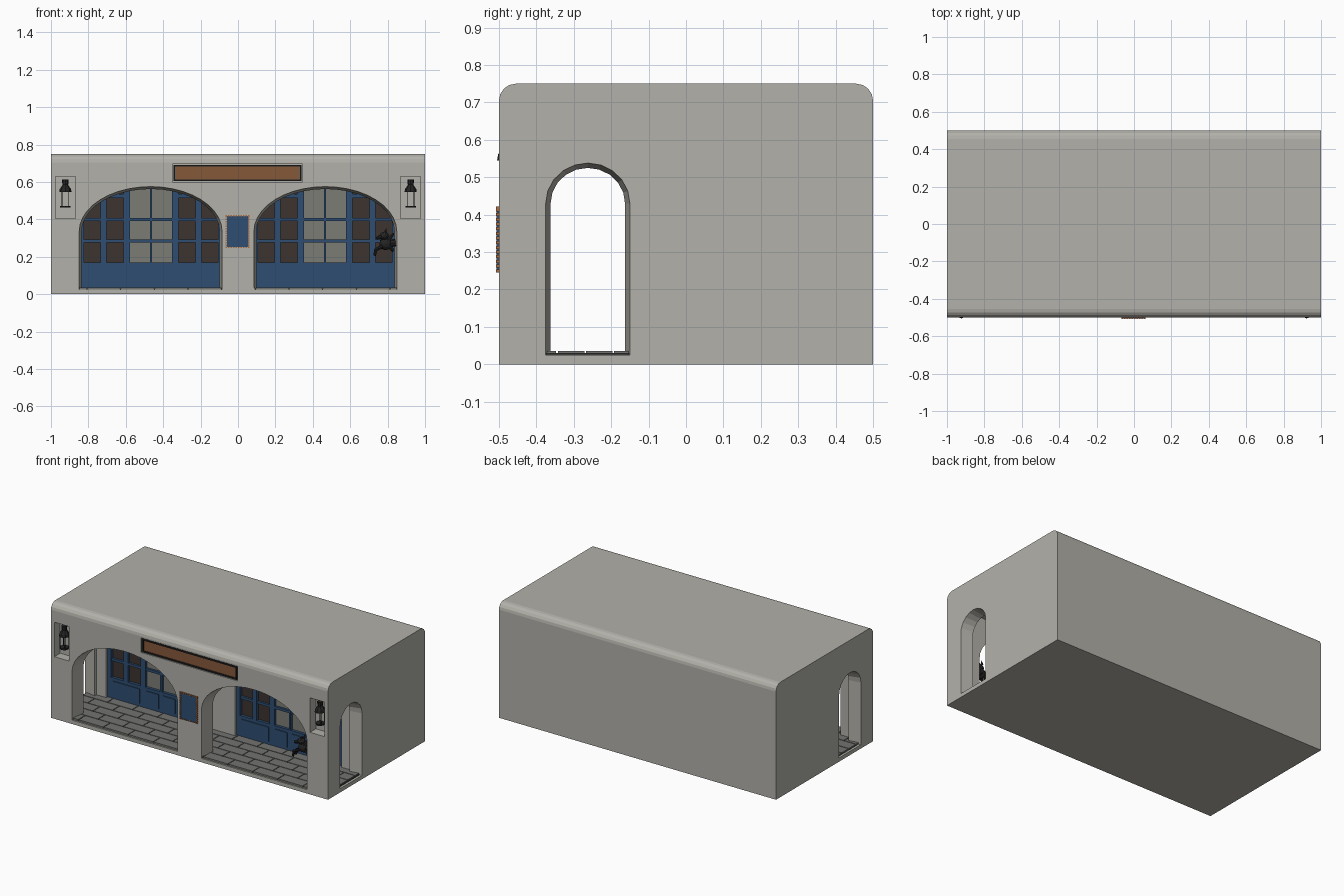
import bpy, bmesh, math
from mathutils import Matrix, Vector

cube = bpy.data.objects.get("Cube")
if cube:
    bpy.data.objects.remove(cube, do_unlink=True)


def material(name, r, g, b):
    m = bpy.data.materials.new(name)
    m.use_nodes = True
    m.diffuse_color = (r, g, b, 1)
    bsdf = m.node_tree.nodes["Principled BSDF"]
    bsdf.inputs["Base Color"].default_value = (r, g, b, 1)
    bsdf.inputs["Roughness"].default_value = 0.8
    return m


STONE = material("warm grey stone", .45, .44, .40)
PAVING = material("paving grey", .17, .175, .16)
JOINT = material("dark joint", .045, .045, .04)
BLUE = material("painted blue", .027, .075, .17)
DARK_GLASS = material("dark glass", .045, .034, .03)
PALE_GLASS = material("pale glass", .20, .20, .18)
WOOD = material("sign wood", .235, .098, .042)
IRON = material("black iron", .018, .018, .018)
ORANGE = material("orange trim", .42, .15, .05)


def finish(name, bm, mat):
    bmesh.ops.recalc_face_normals(bm, faces=bm.faces)
    mesh = bpy.data.meshes.new(name)
    bm.to_mesh(mesh)
    bm.free()
    mesh.materials.append(mat)
    ob = bpy.data.objects.new(name, mesh)
    bpy.context.collection.objects.link(ob)
    return ob


def add_box(bm, x0, x1, y0, y1, z0, z1):
    size = Matrix.Diagonal((x1 - x0, y1 - y0, z1 - z0, 1))
    mid = Matrix.Translation(((x0 + x1) / 2, (y0 + y1) / 2, (z0 + z1) / 2))
    bmesh.ops.create_cube(bm, size=1, matrix=mid @ size)


def boxes(name, mat, *items):
    bm = bmesh.new()
    for item in items:
        add_box(bm, *item)
    return finish(name, bm, mat)


def add_ball(bm, centre, radii):
    m = Matrix.Translation(centre) @ Matrix.Diagonal((*radii, 1))
    bmesh.ops.create_icosphere(bm, subdivisions=2, radius=1, matrix=m)


def add_rod(bm, a, b, r0, r1, sides=8):
    a, b = Vector(a), Vector(b)
    turn = (b - a).to_track_quat('Z', 'Y').to_matrix().to_4x4()
    bmesh.ops.create_cone(bm, cap_ends=True, segments=sides, radius1=r0, radius2=r1,
                          depth=(b - a).length,
                          matrix=Matrix.Translation((a + b) / 2) @ turn)


def loft(rings):
    bm = bmesh.new()
    loops = [[bm.verts.new(p) for p in ring] for ring in rings]
    n = len(loops[0])
    for lo, hi in zip(loops, loops[1:]):
        for i in range(n):
            bm.faces.new((lo[i], lo[(i + 1) % n], hi[(i + 1) % n], hi[i]))
    bm.faces.new(loops[0])
    bm.faces.new(loops[-1])
    return bm


def cut(target, cutter):
    cutter.hide_render = True
    mod = target.modifiers.new("cut", 'BOOLEAN')
    mod.operation, mod.solver, mod.object = 'DIFFERENCE', 'EXACT', cutter
    bpy.context.view_layer.objects.active = target
    bpy.ops.object.modifier_apply(modifier=mod.name)
    bpy.data.objects.remove(cutter, do_unlink=True)


def arch_cutter(place, half, spring, rise, thick, steps):
    # Arched opening that narrows from the outer face to the inner face
    def ring(depth, inset):
        pts = [(half - inset, .025)]
        for i in range(steps + 1):
            a = math.pi * i / steps
            pts.append(((half - inset) * math.cos(a), spring + (rise - inset) * math.sin(a)))
        pts.append((inset - half, .025))
        return [place(u, depth, z) for u, z in pts]
    return finish("arch_cutter", loft([ring(-.02, 0), ring(0, 0), ring(thick, .013),
                                       ring(thick + .04, .013)]), STONE)


# Building shell: a block with rounded front and back top edges
R = .045
section = [(-.5, 0), (.5, 0)]
for side, start in ((1, 0), (-1, math.pi / 2)):
    for i in range(5):
        a = start + math.pi / 2 * i / 4
        section.append((side * (.5 - R) + R * math.cos(a), .75 - R + R * math.sin(a)))
shell = finish("building_shell", loft([[(x, y, z) for y, z in section] for x in (-1, 1)]), STONE)

# Covered walkway, shopfront bays, arches, side doorways and niches
cut(shell, boxes("walkway", STONE, (-.92, .92, -.4, -.145, .025, .61)))
for s in (-1, 1):
    lo, hi = sorted((s * .08, s * .85))
    cut(shell, boxes("bay", STONE, (lo, hi, -.2, -.09, .025, .6)))
    cut(shell, arch_cutter(lambda u, d, z: (s * .467 + u, d - .5, z), .382, .335, .24, .1, 20))
    cut(shell, arch_cutter(lambda u, d, z: (s * (1 - d), u - .2625, z), .1125, .43, .108, .08, 10))
    lo, hi = sorted((s * .87, s * .975))
    cut(shell, boxes("niche", STONE, (lo, hi, -.55, -.44, .405, .63)))
cut(shell, boxes("sign_recess", STONE, (-.35, .345, -.55, -.48, .6, .695)))

# Paved floor: staggered slabs over a dark bed
boxes("paving_bed", JOINT, (-.985, .985, -.49, -.1, .015, .03))
bm = bmesh.new()
row_depth, length, gap = .075, .18, .005
for row in range(5):
    y = -.492 + row * row_depth
    x = -.985 - (row % 2) * length / 2
    while x < .985:
        x0, x1 = max(x, -.985), min(x + length, .985) - gap
        if x1 - x0 > .01:
            add_box(bm, x0, x1, y, y + row_depth - gap, .02, .036)
        x += length
finish("paving_slabs", bm, PAVING)

# Shopfronts: dark side windows around a pale pair of doors
for s, side in ((-1, "right"), (1, "left")):
    c = s * .465
    frame = [(c - .385, c + .385, -.13, -.092, .03, .17),
             (c - .385, c + .385, -.13, -.092, .578, .6)]
    for u, w in ((-.372, .013), (-.13, .018), (.13, .018), (.372, .013),
                 (-.255, .016), (.255, .016), (0, .006)):
        frame.append((c + u - w, c + u + w, -.13, -.092, .16, .6))
    for z in (.285, .40):
        frame.append((c - .38, c + .38, -.126, -.092, z - .008, z + .008))
    for u in (-.25, .25):
        frame.append((c + u - .12, c + u + .12, -.127, -.092, .515, .535))
        frame.append((c + u - .1, c + u + .1, -.135, -.12, .055, .15))
    for u in (-.06, .06):
        frame.append((c + u - .045, c + u + .045, -.135, -.12, .055, .15))
    boxes(side + "_shopfront_frame", BLUE, *frame)
    boxes(side + "_side_windows", DARK_GLASS,
          (c - .38, c - .12, -.112, -.1, .16, .59), (c + .12, c + .38, -.112, -.1, .16, .59))
    boxes(side + "_door_glass", PALE_GLASS, (c - .125, c + .125, -.112, -.1, .16, .59))

# Fascia sign: wood board in a dark frame
boxes("sign_board", WOOD, (-.335, .33, -.492, -.478, .612, .684))
boxes("sign_frame", IRON,
      (-.345, .34, -.5, -.478, .604, .613), (-.345, .34, -.5, -.478, .682, .691),
      (-.345, -.336, -.5, -.478, .604, .691), (.331, .34, -.5, -.478, .604, .691))

# Notice panel on the centre pier with a beaded border
boxes("notice_panel", BLUE, (-.06, .055, -.506, -.495, .252, .417))
bm = bmesh.new()
for i in range(14):
    z = .25 + i * .0125
    for x in (-.062, .057):
        add_box(bm, x - .004, x + .004, -.508, -.495, z - .004, z + .004)
for i in range(10):
    x = -.062 + i * .0132
    for z in (.25, .419):
        add_box(bm, x - .004, x + .004, -.508, -.495, z - .003, z + .003)
finish("notice_border", bm, ORANGE)

# Lanterns hanging in the niches
for s, side in ((-1, "right"), (1, "left")):
    x, y = s * .923, -.472
    bm = bmesh.new()
    add_rod(bm, (x, y, .462), (x, y, .472), .028, .028)
    add_rod(bm, (x, y, .545), (x, y, .562), .033, .03)
    add_rod(bm, (x, y, .562), (x, y, .588), .03, .012)
    add_rod(bm, (x, y, .585), (x, y, .612), .016, .018)
    add_rod(bm, (x, y, .6), (x, -.436, .6), .005, .005)
    for i in range(4):
        a = math.pi / 4 + i * math.pi / 2
        px, py = x + .026 * math.cos(a), y + .026 * math.sin(a)
        add_rod(bm, (px, py, .47), (px, py, .547), .0025, .0025, 6)
    finish(side + "_lantern", bm, IRON)

# Iron creature perched on the jamb of the left arch
bm = bmesh.new()
add_ball(bm, (.79, -.45, .27), (.035, .03, .035))
add_ball(bm, (.782, -.462, .312), (.024, .024, .022))
add_rod(bm, (.765, -.47, .306), (.74, -.475, .298), .013, .008)
for dy in (-.015, .015):
    add_rod(bm, (.785, -.455 + dy, .325), (.792, -.45 + dy, .35), .009, .001, 5)
    add_rod(bm, (.77, -.455 + dy, .255), (.738, -.46 + dy, .238), .011, .008)
    add_rod(bm, (.738, -.46 + dy, .242), (.73, -.46 + dy, .205), .009, .007)
    add_rod(bm, (.8, -.445 + dy, .265), (.832, -.44 + dy, .23), .012, .008)
    add_rod(bm, (.8, -.445 + dy, .29), (.835, -.435 + dy, .325), .016, .004, 5)
add_rod(bm, (.8, -.45, .27), (.842, -.45, .275), .02, .02)
finish("iron_creature", bm, IRON)
